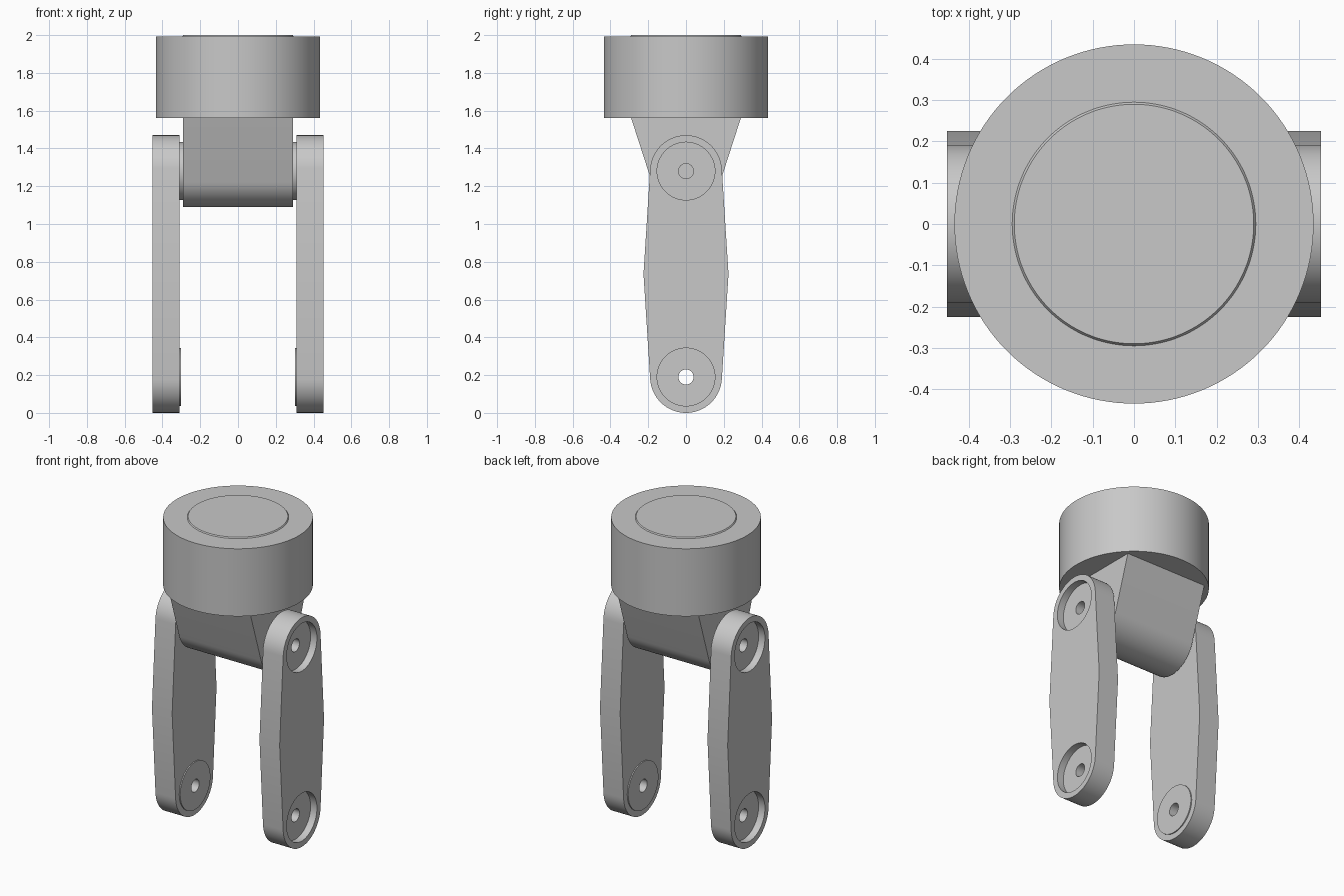
import bpy, bmesh
from math import pi, sin, cos, acos, atan2, hypot

if "Cube" in bpy.data.objects:
    bpy.data.objects.remove(bpy.data.objects["Cube"], do_unlink=True)

grey = bpy.data.materials.new("plain grey")
grey.use_nodes = True
grey.diffuse_color = (0.58, 0.58, 0.58, 1)
grey.node_tree.nodes["Principled BSDF"].inputs["Base Color"].default_value = (0.58, 0.58, 0.58, 1)

R = 0.19                     # radius of the rounded joint ends
LOW, MID, HIGH = 0.19, 0.735, 1.28   # heights of lower pivot, leg bulge, upper pivot


def prism(name, outline, x0, x1):
    """Extrude a (y, z) outline along x."""
    bm = bmesh.new()
    face = bm.faces.new([bm.verts.new((x0, y, z)) for y, z in outline])
    ext = bmesh.ops.extrude_face_region(bm, geom=[face])
    moved = [v for v in ext["geom"] if isinstance(v, bmesh.types.BMVert)]
    bmesh.ops.translate(bm, verts=moved, vec=(x1 - x0, 0, 0))
    bmesh.ops.recalc_face_normals(bm, faces=bm.faces[:])
    mesh = bpy.data.meshes.new(name)
    bm.to_mesh(mesh)
    bm.free()
    mesh.materials.append(grey)
    obj = bpy.data.objects.new(name, mesh)
    bpy.context.collection.objects.link(obj)
    return obj


def circle(z, r, n=64):
    return [(r * cos(2 * pi * i / n), z + r * sin(2 * pi * i / n)) for i in range(n)]


def round_end(z, corner, up, n=32):
    """Arc about (0, z) whose ends are tangent to lines through the two mirrored corners."""
    y, h = corner[0], (corner[1] - z) * up
    start = atan2(h, y) - acos(R / hypot(y, h))
    span = -pi - 2 * start
    return [(R * cos(a), z + up * R * sin(a))
            for a in (start + span * i / n for i in range(n + 1))]


def combine(obj, tool, operation):
    mod = obj.modifiers.new("shape", "BOOLEAN")
    mod.operation = operation
    mod.solver = "EXACT"
    mod.object = tool
    bpy.context.view_layer.objects.active = obj
    bpy.ops.object.modifier_apply(modifier=mod.name)
    bpy.data.objects.remove(tool, do_unlink=True)


def smooth(obj):
    bpy.ops.object.select_all(action="DESELECT")
    obj.select_set(True)
    bpy.context.view_layer.objects.active = obj
    bpy.ops.object.shade_smooth_by_angle(angle=0.35)


def lathe(name, profile, n=128):
    """Turn an (r, z) profile about the z axis."""
    bm = bmesh.new()
    rings = [[bm.verts.new((r * cos(2 * pi * i / n), r * sin(2 * pi * i / n), z))
              for i in range(n)] for r, z in profile]
    for a, b in zip(rings, rings[1:]):
        for i in range(n):
            j = (i + 1) % n
            bm.faces.new((a[i], a[j], b[j], b[i]))
    bm.faces.new(rings[0])
    bm.faces.new(rings[-1])
    bmesh.ops.recalc_face_normals(bm, faces=bm.faces[:])
    mesh = bpy.data.meshes.new(name)
    bm.to_mesh(mesh)
    bm.free()
    mesh.materials.append(grey)
    obj = bpy.data.objects.new(name, mesh)
    bpy.context.collection.objects.link(obj)
    smooth(obj)


# Round head with a slightly raised centre disc
lathe("round_head", [(0.435, 1.56), (0.435, 1.993), (0.295, 1.993), (0.29, 2.0)])

# Tapered neck block with a rounded lower end
neck = prism("neck_block",
             [(-0.29, 1.56), (0.29, 1.56)] + round_end(HIGH, (0.29, 1.56), 1), -0.29, 0.29)
smooth(neck)

# Two legs with inner bosses, outer recesses and pin holes
bulge = (0.225, MID)
top = round_end(HIGH, bulge, -1)
bottom = round_end(LOW, bulge, 1)
outline = [bulge] + bottom + [(-0.225, MID)] + top[::-1]
for side, s in (("left", 1), ("right", -1)):
    leg = prism(side + "_leg", outline, s * 0.31, s * 0.453)
    for z, inner in ((LOW, 0.303), (HIGH, 0.286)):
        combine(leg, prism("boss", circle(z, 0.153), s * inner, s * 0.36), "UNION")
        combine(leg, prism("recess", circle(z, 0.153), s * 0.408, s * 0.5), "DIFFERENCE")
        combine(leg, prism("hole", circle(z, 0.04, 32), s * 0.2, s * 0.6), "DIFFERENCE")
    smooth(leg)
